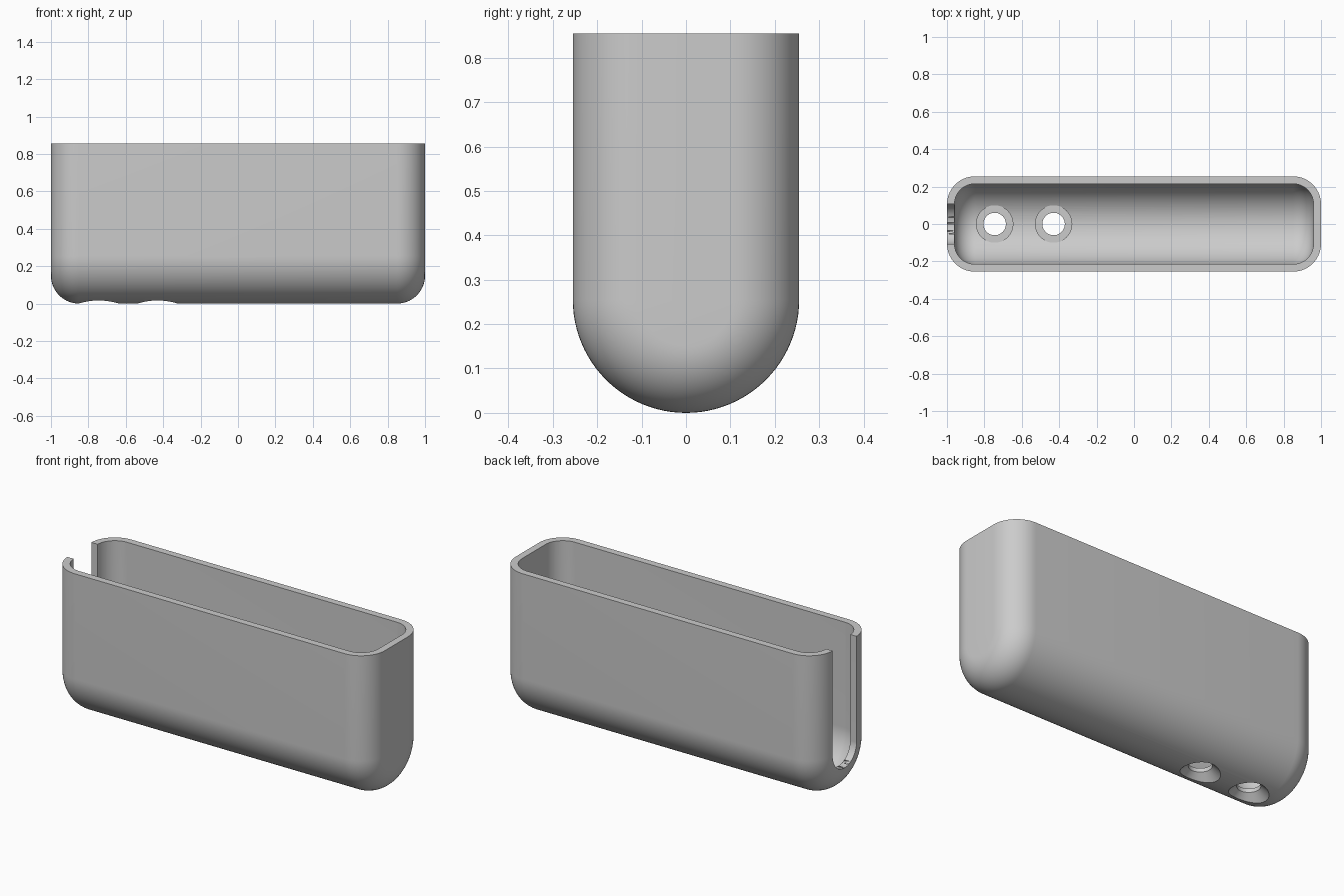
import bpy, bmesh
from math import sin, cos, pi, radians

if "Cube" in bpy.data.objects:
    bpy.data.objects.remove(bpy.data.objects["Cube"], do_unlink=True)

HEIGHT = 0.855      # rim height
RADIUS = 0.255      # half width, and radius of the round underside
WALL = 0.04
FILLET = 0.15       # rounding of the two ends
HOLES = (-0.745, -0.43)

grey = bpy.data.materials.new("plain_grey")
grey.use_nodes = True
colour = (0.6, 0.6, 0.6, 1)
grey.diffuse_color = colour
grey.node_tree.nodes["Principled BSDF"].inputs["Base Color"].default_value = colour


def to_object(name, bm):
    bmesh.ops.recalc_face_normals(bm, faces=bm.faces)
    mesh = bpy.data.meshes.new(name)
    bm.to_mesh(mesh)
    bm.free()
    mesh.materials.append(grey)
    obj = bpy.data.objects.new(name, mesh)
    bpy.context.collection.objects.link(obj)
    return obj


def u_section(bm, x, w, top, steps=48):
    """Closed U outline: straight sides, half-round bottom."""
    pts = [(w, top)]
    for i in range(steps + 1):
        a = pi * i / steps
        pts.append((w * cos(a), RADIUS - w * sin(a)))
    pts.append((-w, top))
    return [bm.verts.new((x, y, z)) for y, z in pts]


def trough(name, x0, x1, w, fillet, top, steps=14):
    """Solid U-shaped block with optionally rounded ends."""
    stations = [(0, 0)]
    if fillet:
        angles = [pi / 2 * i / steps for i in range(steps + 1)]
        stations = [(fillet * (1 - cos(a)), fillet * (1 - sin(a))) for a in angles]
    path = [(x0 + d, w - inset) for d, inset in stations]
    path += [(x1 - d, w - inset) for d, inset in reversed(stations)]
    bm = bmesh.new()
    rings = [u_section(bm, x, half, top) for x, half in path]
    for a, b in zip(rings, rings[1:]):
        n = len(a)
        for i in range(n):
            j = (i + 1) % n
            bm.faces.new((a[i], a[j], b[j], b[i]))
    bm.faces.new(rings[0])
    bm.faces.new(rings[-1])
    return to_object(name, bm)


def cone(name, x, r0, r1, z0, z1):
    bm = bmesh.new()
    bmesh.ops.create_cone(bm, cap_ends=True, segments=64, radius1=r0, radius2=r1, depth=z1 - z0)
    bmesh.ops.translate(bm, verts=bm.verts, vec=(x, 0, (z0 + z1) / 2))
    return to_object(name, bm)


def combine(target, tool, operation):
    mod = target.modifiers.new(tool.name, "BOOLEAN")
    mod.operation, mod.object, mod.solver = operation, tool, "EXACT"
    bpy.context.view_layer.objects.active = target
    bpy.ops.object.modifier_apply(modifier=mod.name)
    bpy.data.objects.remove(tool, do_unlink=True)


# Hollow shell
body = trough("holder_body", -1, 1, RADIUS, FILLET, HEIGHT)
cavity = trough("cavity", WALL - 1, 1 - WALL, RADIUS - WALL, FILLET - WALL, HEIGHT + 0.1)
combine(body, cavity, "DIFFERENCE")

# Open slot in one end
combine(body, trough("slot", -1.1, -0.9, 0.108, 0, HEIGHT + 0.1), "DIFFERENCE")

# Flat seats inside, with countersunk screw holes through the floor
for x in HOLES:
    combine(body, cone("seat", x, 0.1, 0.1, 0.03, 0.067), "UNION")
    combine(body, cone("countersink", x, 0.13, 0.06, -0.02, 0.045), "DIFFERENCE")
    combine(body, cone("bore", x, 0.06, 0.06, -0.05, 0.15), "DIFFERENCE")

# Smooth curves, crisp rims
bpy.ops.object.select_all(action="DESELECT")
body.select_set(True)
bpy.context.view_layer.objects.active = body
bpy.ops.object.shade_smooth_by_angle(angle=radians(25))
